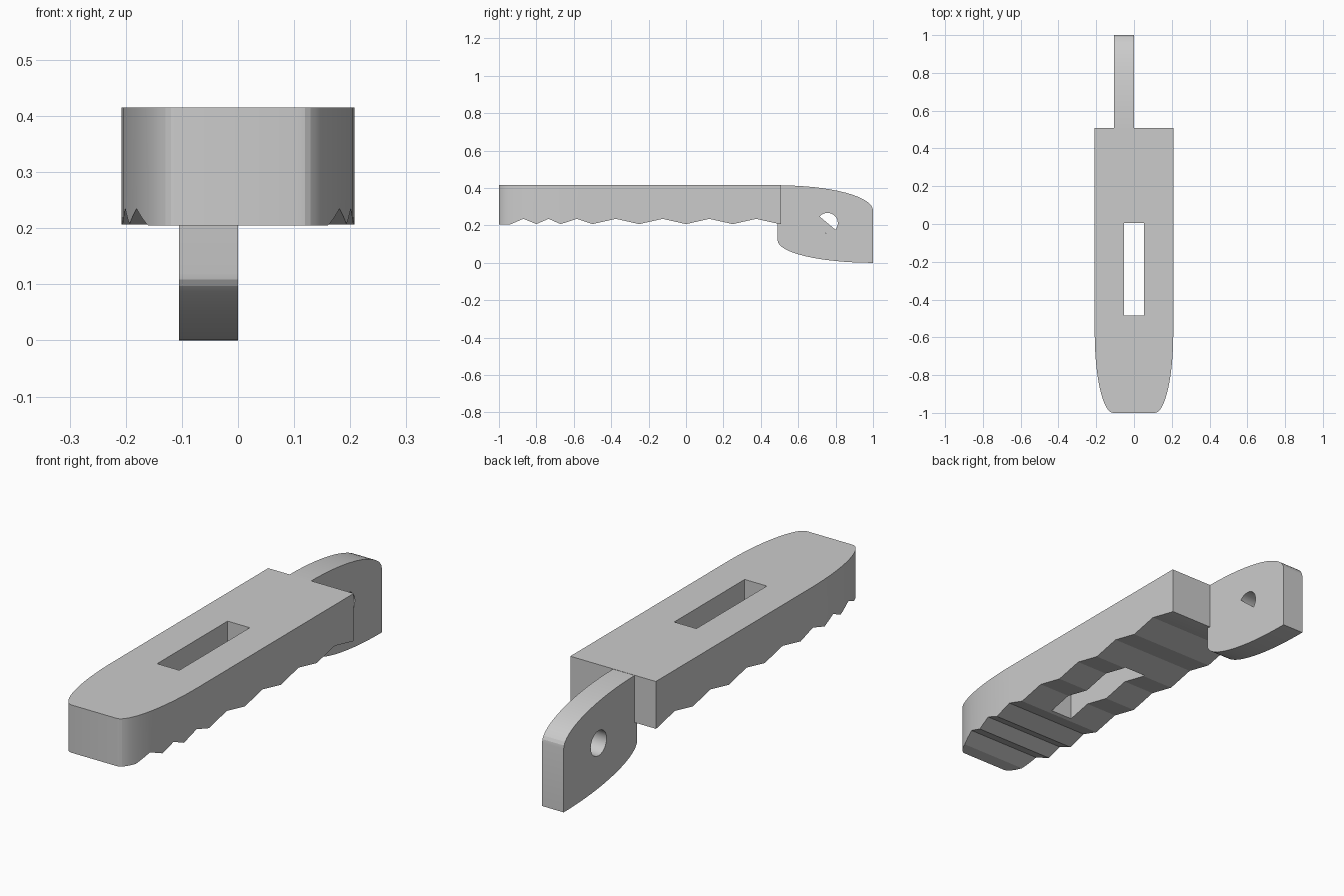
import bpy, bmesh, math
from mathutils import Vector

if "Cube" in bpy.data.objects:
    bpy.data.objects.remove(bpy.data.objects["Cube"])

grey = bpy.data.materials.new("plain_grey")
grey.diffuse_color = (0.6, 0.6, 0.6, 1)
grey.use_nodes = True
grey.node_tree.nodes["Principled BSDF"].inputs["Base Color"].default_value = grey.diffuse_color


def prism(name, points, offset):
    """Extrude a flat outline of 3D points along an offset vector."""
    bm = bmesh.new()
    face = bm.faces.new([bm.verts.new(p) for p in points])
    ext = bmesh.ops.extrude_face_region(bm, geom=[face], use_keep_orig=True)
    verts = [g for g in ext["geom"] if isinstance(g, bmesh.types.BMVert)]
    bmesh.ops.translate(bm, verts=verts, vec=Vector(offset))
    bmesh.ops.recalc_face_normals(bm, faces=bm.faces)
    me = bpy.data.meshes.new(name)
    bm.to_mesh(me)
    bm.free()
    ob = bpy.data.objects.new(name, me)
    bpy.context.collection.objects.link(ob)
    me.materials.append(grey)
    return ob


def boolean(ob, cutter, op):
    mod = ob.modifiers.new("cut", 'BOOLEAN')
    mod.operation, mod.solver, mod.object = op, 'EXACT', cutter
    cutter.hide_render = True
    bpy.context.view_layer.objects.active = ob
    bpy.ops.object.modifier_apply(modifier=mod.name)
    bpy.data.objects.remove(cutter)


def arc(cx, cy, rx, ry, a0, a1, n=16):
    return [(cx + rx * math.cos(math.radians(a0 + (a1 - a0) * i / n)),
             cy + ry * math.sin(math.radians(a0 + (a1 - a0) * i / n))) for i in range(n + 1)]


# grip: ridged side profile trimmed by the rounded plan outline
BACK = 0.507
lows = [-0.94, -0.80, -0.67, -0.50, -0.25, 0.0, 0.25, 0.5]
profile = [(-1.1, 0.415), (-1.1, 0.205), (lows[0], 0.205)]
for a, b in zip(lows, lows[1:]):
    profile += [((a + b) / 2, 0.235), (b, 0.207)]
profile += [(0.6, 0.207), (0.6, 0.415)]
grip = prism("grip", [(-0.3, y, z) for y, z in profile], (0.6, 0, 0))

right = arc(0.11, -0.58, 0.098, 0.42, -90, 0) + [(0.208, BACK)]
outline = right + [(-x, y) for x, y in reversed(right)]
boolean(grip, prism("plan_cutter", [(x, y, 0.0) for x, y in outline], (0, 0, 0.6)), 'INTERSECT')

# long slot through the grip
slot = [(-0.054, -0.485), (0.054, -0.485), (0.054, 0.005), (-0.054, 0.005)]
boolean(grip, prism("slot_cutter", [(x, y, 0.0) for x, y in slot], (0, 0, 0.6)), 'DIFFERENCE')

# hinge lug at the back, with a round pin hole
side = (arc(1.0, 0.12, 0.51, 0.12, 180, 270) + arc(0.5, 0.28, 0.5, 0.134, 0, 90)
        + [(0.49, 0.414)])
lug = prism("hinge_lug", [(-0.105, y, z) for y, z in side], (0.105, 0, 0))
hole = arc(0.757, 0.212, 0.055, 0.055, 0, 360, 32)[:-1]
boolean(lug, prism("hole_cutter", [(-0.2, y, z) for y, z in hole], (0.3, 0, 0)), 'DIFFERENCE')

# thin web closing the lower half of the hole on the right side
web = arc(0.757, 0.212, 0.055, 0.055, 140, 320, 16)
prism("hole_web", [(-0.002, y, z) for y, z in web], (0.002, 0, 0))

# smooth the curved walls, keep corners sharp
for ob in (grip, lug):
    bpy.ops.object.select_all(action='DESELECT')
    ob.select_set(True)
    bpy.context.view_layer.objects.active = ob
    bpy.ops.object.shade_smooth_by_angle(angle=math.radians(14))
